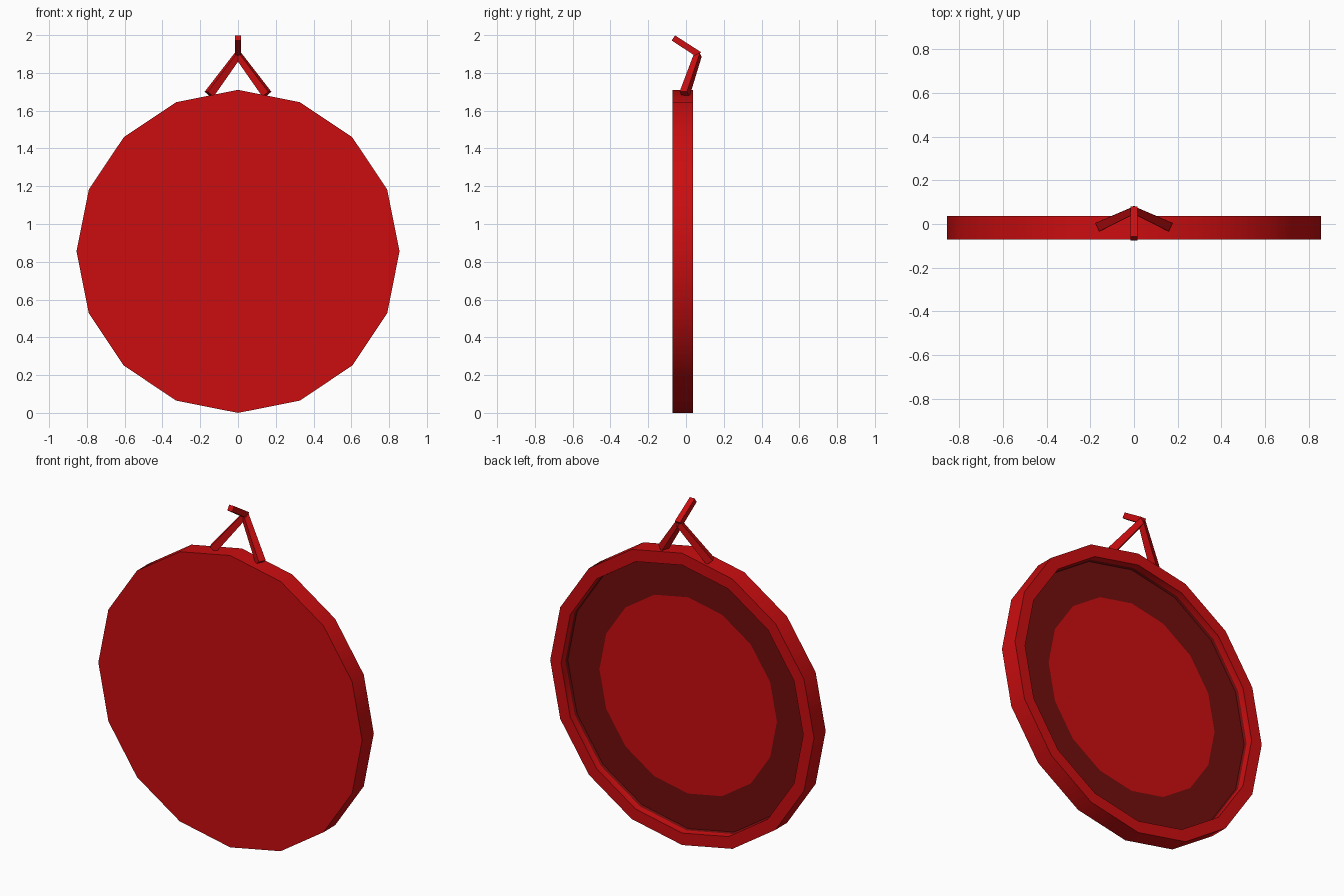
import bpy, bmesh, math
from mathutils import Vector

if "Cube" in bpy.data.objects:
    bpy.data.objects.remove(bpy.data.objects["Cube"])

SIDES = 16
CENTRE_Z = 0.855


def make_material(name, colour):
    mat = bpy.data.materials.new(name)
    mat.use_nodes = True
    mat.diffuse_color = colour
    for node in mat.node_tree.nodes:
        if node.type == 'BSDF_PRINCIPLED':
            node.inputs["Base Color"].default_value = colour
    return mat


red = make_material("bright red", (0.6, 0.004, 0.005, 1))
dark = make_material("dark red", (0.17, 0.004, 0.004, 1))


def finish(name, bm, mats):
    bmesh.ops.recalc_face_normals(bm, faces=bm.faces)
    mesh = bpy.data.meshes.new(name)
    bm.to_mesh(mesh)
    bm.free()
    for mat in mats:
        mesh.materials.append(mat)
    obj = bpy.data.objects.new(name, mesh)
    bpy.context.collection.objects.link(obj)
    return obj


def shade(obj):
    bpy.ops.object.select_all(action='DESELECT')
    obj.select_set(True)
    bpy.context.view_layer.objects.active = obj
    bpy.ops.object.shade_smooth_by_angle(angle=math.radians(30))


def lathe_disc(name, profile, bands):
    """Turn (radius, y) points round the y axis and cap both ends."""
    bm = bmesh.new()
    rings = []
    for radius, y in profile:
        ring = []
        for i in range(SIDES):
            a = math.tau * i / SIDES
            ring.append(bm.verts.new((radius * math.cos(a), y, CENTRE_Z + radius * math.sin(a))))
        rings.append(ring)
    for lower, upper, slot in zip(rings, rings[1:], bands):
        for i in range(SIDES):
            j = (i + 1) % SIDES
            bm.faces.new((lower[i], lower[j], upper[j], upper[i])).material_index = slot
    bm.faces.new(rings[0])
    bm.faces.new(rings[-1])
    return finish(name, bm, (red, dark))


def bar(name, start, end, half_start, half_end):
    """Square tapered bar between two points."""
    start, end = Vector(start), Vector(end)
    along = (end - start).normalized()
    side = along.cross(Vector((0, 0, 1))).normalized()
    up = side.cross(along)
    bm = bmesh.new()
    for point, h in ((start, half_start), (end, half_end)):
        for s in (-h, h):
            for t in (-h, h):
                bm.verts.new(point + side * s + up * t)
    bmesh.ops.convex_hull(bm, input=bm.verts)
    bmesh.ops.dissolve_limit(bm, angle_limit=0.02, verts=bm.verts, edges=bm.edges)
    return finish(name, bm, (red,))


# Round body: front cap, outer wall, back rim, recess wall, dark ring, red centre
body = lathe_disc("round_body",
                  [(0.855, -0.072), (0.855, 0.036), (0.785, 0.036),
                   (0.785, -0.005), (0.78, -0.02), (0.575, -0.02)],
                  [0, 0, 0, 1, 1])
shade(body)

# Hanger: two splayed legs meeting at a bent hook
APEX = (0, 0.063, 1.895)
for label, sign in (("left", 1), ("right", -1)):
    bar(label + "_hanger_leg", (sign * 0.153, -0.008, 1.687), APEX, 0.021, 0.016)
bar("hanger_hook", (0, 0.07, 1.896), (0, -0.067, 1.985), 0.017, 0.016)
